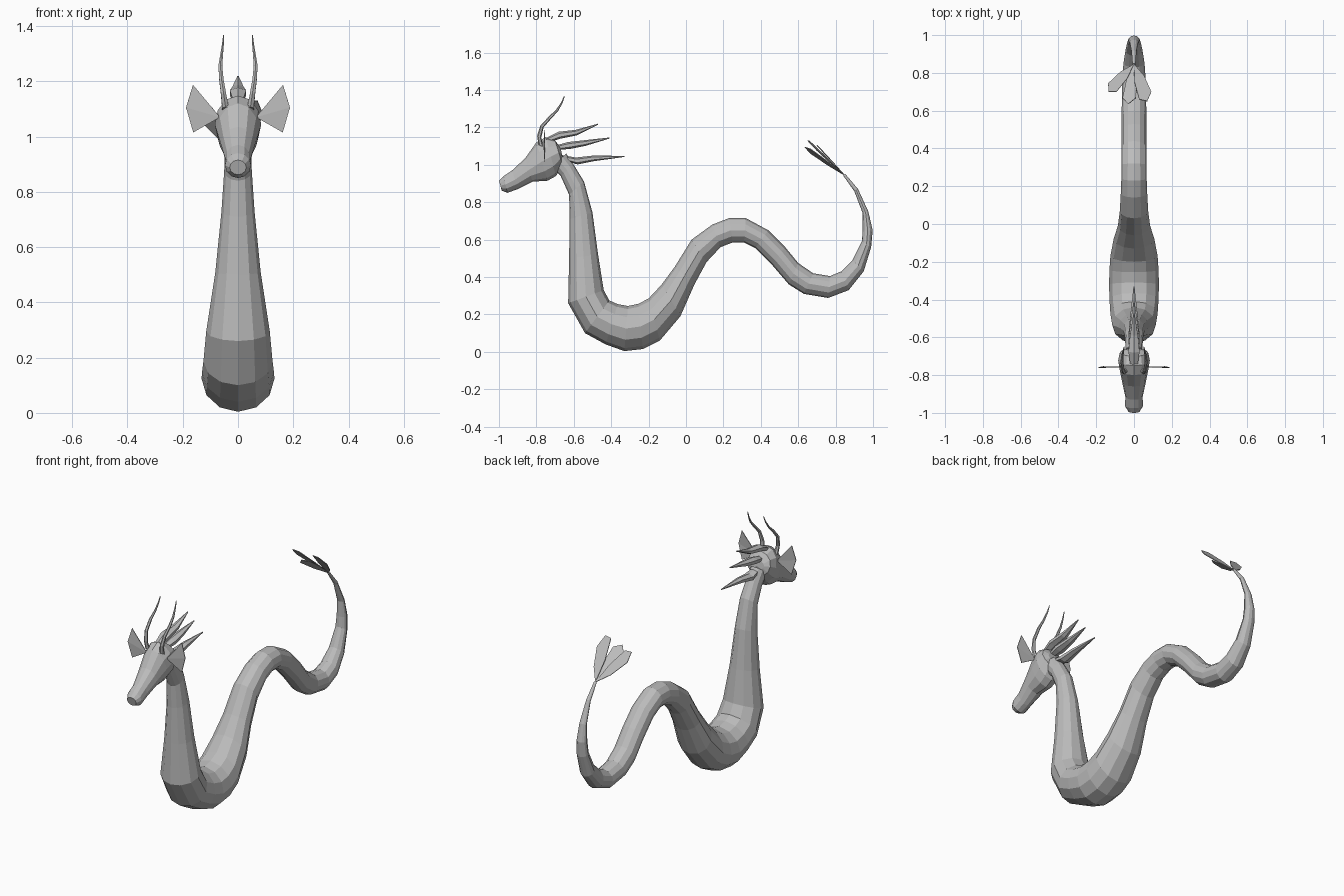
import bpy, bmesh, math
from mathutils import Vector

grey = bpy.data.materials.new("stone_grey")
grey.diffuse_color = (0.5, 0.5, 0.5, 1)


def make_object(name, bm):
    bmesh.ops.recalc_face_normals(bm, faces=bm.faces)
    me = bpy.data.meshes.new(name)
    bm.to_mesh(me)
    bm.free()
    me.materials.append(grey)
    ob = bpy.data.objects.new(name, me)
    bpy.context.collection.objects.link(ob)
    return ob


def loft(name, rings, sides, x=lambda i: 0.0):
    """Skin elliptical rings, each given by two opposite (y, z) edges and a half width."""
    bm = bmesh.new()
    loops = []
    for i, (y0, z0, y1, z1, rx) in enumerate(rings):
        a, b = Vector((x(i), y0, z0)), Vector((x(i), y1, z1))
        mid, half = (a + b) / 2, (a - b) / 2
        loops.append([bm.verts.new(mid + half * math.cos(t) + Vector((rx * math.sin(t), 0, 0)))
                      for t in (2 * math.pi * k / sides for k in range(sides))])
    for p, q in zip(loops, loops[1:]):
        for k in range(sides):
            n = (k + 1) % sides
            bm.faces.new((p[k], p[n], q[n], q[k]))
    bm.faces.new(loops[0])
    bm.faces.new(loops[-1])
    return make_object(name, bm)


def sheet(name, points):
    """Thin fan of triangles spreading from the first point."""
    bm = bmesh.new()
    v = [bm.verts.new(p) for p in points]
    for a, b in zip(v[1:], v[2:]):
        bm.faces.new((v[0], a, b))
    ob = make_object(name, bm)
    mod = ob.modifiers.new("thickness", 'SOLIDIFY')
    mod.thickness, mod.offset = 0.004, 0
    return ob


# Serpent body from neck to tail tip
loft("body", [
    (-.72, .99, -.64, 1.06, .045), (-.67, .94, -.60, 1.00, .046),
    (-.625, .84, -.545, .91, .05), (-.622, .71, -.50, .745, .06),
    (-.625, .50, -.47, .52, .082), (-.63, .26, -.44, .33, .115),
    (-.54, .10, -.41, .275, .125), (-.43, .04, -.365, .255, .13),
    (-.33, .004, -.31, .245, .132), (-.23, .015, -.255, .257, .13),
    (-.14, .06, -.20, .285, .125), (-.03, .19, -.13, .36, .108),
    (.045, .36, -.06, .455, .085), (.11, .48, .03, .60, .075),
    (.185, .56, .14, .68, .07), (.25, .585, .23, .715, .067),
    (.31, .585, .32, .715, .066), (.37, .555, .44, .65, .066),
    (.46, .465, .53, .56, .066), (.55, .36, .60, .475, .066),
    (.63, .31, .68, .42, .064), (.76, .288, .77, .405, .062),
    (.87, .33, .83, .43, .056), (.95, .43, .89, .49, .045),
    (.99, .56, .94, .59, .035), (.998, .65, .945, .65, .03),
    (.975, .75, .945, .74, .022), (.92, .87, .90, .858, .013),
    (.85, .953, .84, .943, .008)], 12)

# Long tapering head
loft("head", [
    (-1.0, .915, -.985, .862, .03), (-.975, .94, -.955, .85, .047),
    (-.93, .97, -.90, .87, .046), (-.86, 1.035, -.82, .91, .062),
    (-.80, 1.12, -.74, .915, .076), (-.75, 1.148, -.695, .94, .084),
    (-.70, 1.13, -.66, 1.00, .075), (-.67, 1.09, -.66, 1.04, .045)], 12)

# Mane blades sweeping back along the centre line
blades = [((-.76, 1.125), (-.62, 1.165), (-.47, 1.217)),
          ((-.70, 1.09), (-.57, 1.11), (-.41, 1.143)),
          ((-.69, 1.045), (-.53, 1.027), (-.33, 1.045))]
for n, ((y0, z0), (y1, z1), (y2, z2)) in enumerate(blades):
    loft(f"mane_blade_{n + 1}", [
        (y0, z0 + .012, y0, z0 - .012, .02), (y1 - .06, z1 + .012, y1 - .05, z1 - .025, .034),
        (y1 + .03, z1 + .022, y1 + .035, z1 - .008, .024),
        (y2, z2 + .003, y2, z2 - .003, .003)], 6)

# Curved horns and fan ears, mirrored left and right
horn_x = [.045, .052, .06, .064, .06, .055, .052]
horn = [(-.775, 1.10, .014), (-.785, 1.15, .011), (-.77, 1.205, .009), (-.725, 1.255, .008),
        (-.69, 1.29, .006), (-.665, 1.33, .004), (-.65, 1.367, .002)]
for side, s in (("right", 1), ("left", -1)):
    loft(f"{side}_horn", [(y - r, z + r * .5, y + r, z - r * .5, r) for y, z, r in horn], 6,
         lambda i: s * horn_x[i])
    sheet(f"{side}_ear", [(s * .065, -.757, 1.07), (s * .163, -.755, 1.187),
                          (s * .188, -.76, 1.105), (s * .162, -.755, 1.015)])

# Three broad leaves fanning from the tail tip
root = Vector((0, .846, .946))
leaves = [("right", (.07, .65, 1.13), (.032, .02, -.025)),
          ("middle", (-.03, .635, 1.095), (.035, .0, .012)),
          ("left", (-.135, .70, 1.105), (.022, -.022, .022))]
for side, tip, w in leaves:
    tip, w = Vector(tip), Vector(w)
    sheet(f"{side}_tail_leaf", [root, root.lerp(tip, .4) + w * .8, root.lerp(tip, .85) + w,
                                tip, root.lerp(tip, .85) - w, root.lerp(tip, .4) - w * .8])
